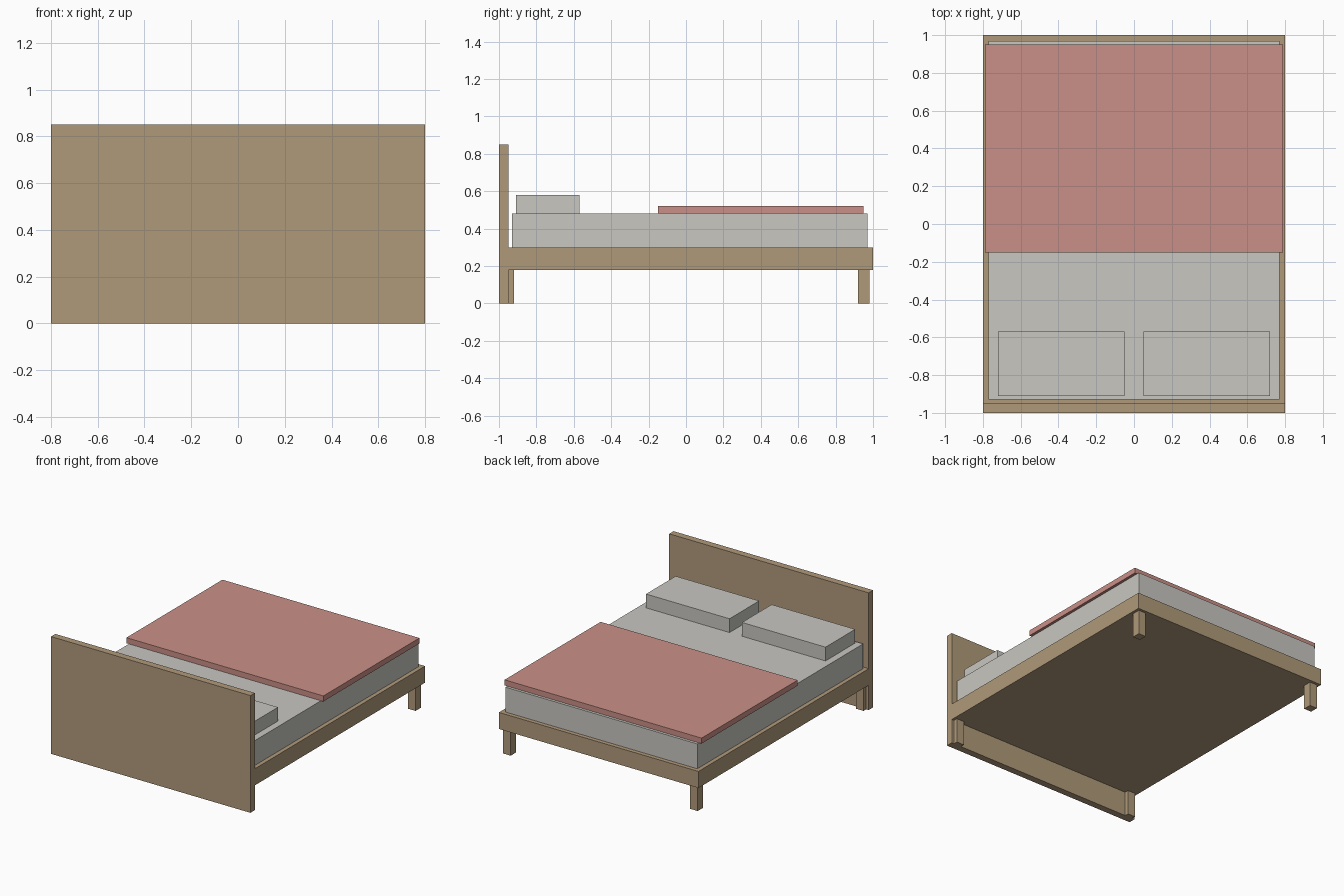
import bpy
import bmesh
from mathutils import Vector

cube = bpy.data.objects.get("Cube")
if cube:
    bpy.data.objects.remove(cube, do_unlink=True)


def make_material(name, rgb):
    mat = bpy.data.materials.new(name)
    mat.use_nodes = True
    color = (*rgb, 1.0)
    mat.diffuse_color = color
    mat.node_tree.nodes["Principled BSDF"].inputs["Base Color"].default_value = color
    return mat


wood = make_material("light_wood", (0.434, 0.323, 0.195))
linen = make_material("grey_linen", (0.578, 0.571, 0.533))
pink = make_material("pink_fabric", (0.591, 0.279, 0.242))


def box(name, low, high, mat):
    """Flat-faced box spanning two opposite corners."""
    low, high = Vector(low), Vector(high)
    bm = bmesh.new()
    bmesh.ops.create_cube(bm, size=1)
    bmesh.ops.scale(bm, vec=high - low, verts=bm.verts)
    mesh = bpy.data.meshes.new(name)
    bm.to_mesh(mesh)
    bm.free()
    mesh.materials.append(mat)
    obj = bpy.data.objects.new(name, mesh)
    obj.location = (low + high) / 2
    bpy.context.collection.objects.link(obj)
    return obj


# Wooden bed frame and headboard
box("headboard", (-0.8, -1, 0), (0.8, -0.95, 0.85), wood)
box("bed_frame", (-0.8, -0.95, 0.18), (0.8, 1, 0.3), wood)

# Bedding
box("mattress", (-0.77, -0.93, 0.3), (0.77, 0.97, 0.48), linen)
box("blanket", (-0.79, -0.15, 0.48), (0.79, 0.95, 0.52), pink)

# Legs and pillows, one pair per side
for side, sign in (("left", 1), ("right", -1)):
    for end, y in (("head", -0.95), ("foot", 0.95)):
        x = sign * 0.75
        box(f"{side}_{end}_leg", (x - 0.03, y - 0.03, 0), (x + 0.03, y + 0.03, 0.18), wood)
    x = sign * 0.385
    box(f"{side}_pillow", (x - 0.335, -0.91, 0.48), (x + 0.335, -0.57, 0.58), linen)
